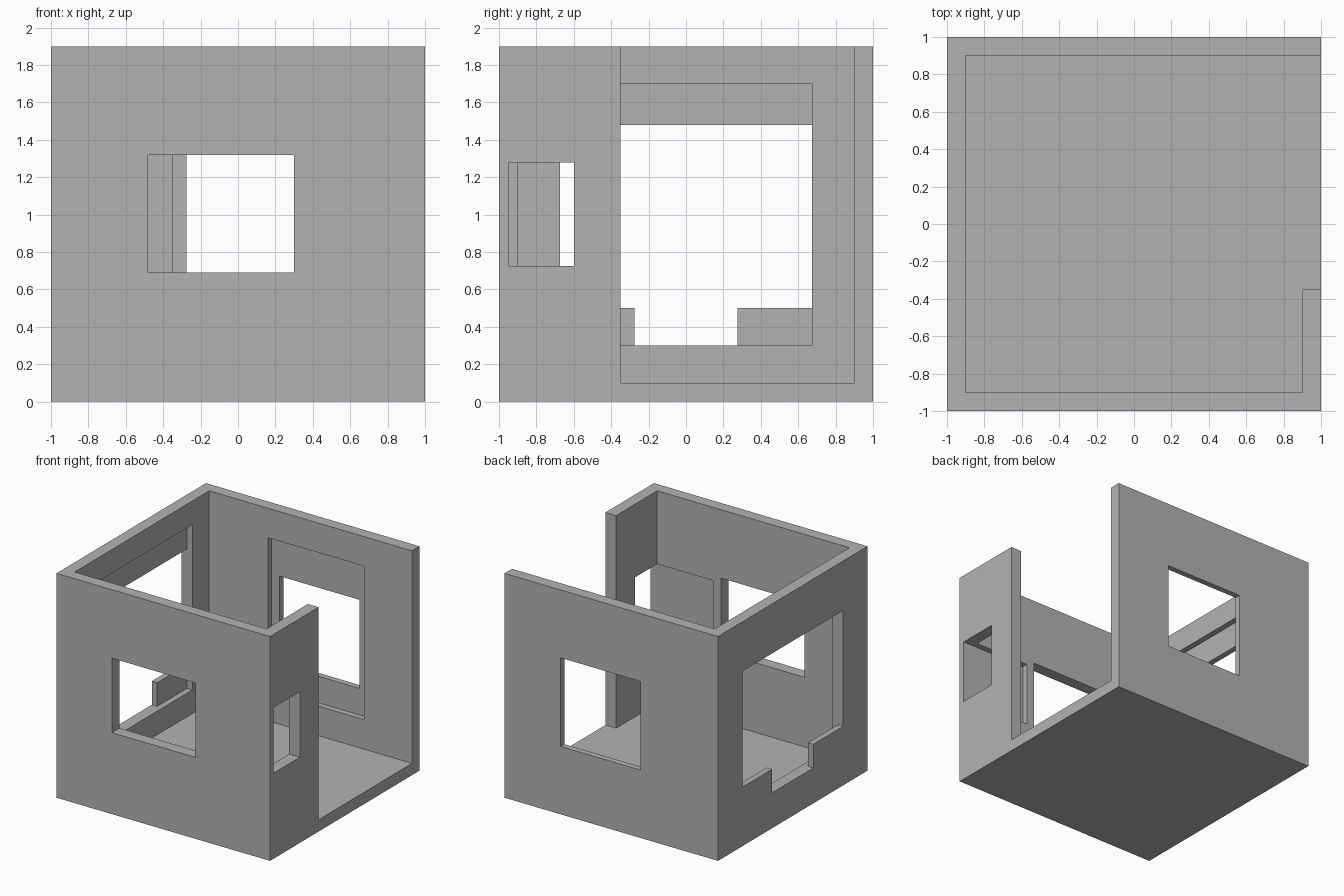
import bpy

cube = bpy.data.objects.get("Cube")
if cube:
    bpy.data.objects.remove(cube, do_unlink=True)

grey = bpy.data.materials.new("plain_grey")
grey.use_nodes = True
colour = (0.45, 0.45, 0.45, 1)
grey.diffuse_color = colour
grey.node_tree.nodes["Principled BSDF"].inputs["Base Color"].default_value = colour


def box(name, xs, ys, zs):
    """Box spanning the given x, y and z ranges."""
    verts = [(x, y, z) for x in xs for y in ys for z in zs]
    faces = [(0, 1, 3, 2), (4, 6, 7, 5), (0, 4, 5, 1),
             (2, 3, 7, 6), (0, 2, 6, 4), (1, 5, 7, 3)]
    mesh = bpy.data.meshes.new(name)
    mesh.from_pydata(verts, [], faces)
    mesh.materials.append(grey)
    obj = bpy.data.objects.new(name, mesh)
    bpy.context.collection.objects.link(obj)
    return obj


def cut(target, name, xs, ys, zs):
    """Subtract a box from the target and discard the cutter."""
    cutter = box(name, xs, ys, zs)
    cutter.hide_render = True
    mod = target.modifiers.new(name, "BOOLEAN")
    mod.operation = "DIFFERENCE"
    mod.solver = "EXACT"
    mod.object = cutter
    bpy.context.view_layer.objects.active = target
    bpy.ops.object.modifier_apply(modifier=mod.name)
    bpy.data.objects.remove(cutter, do_unlink=True)


# Open-topped room with a floor and four walls
room = box("room_shell", (-1, 1), (-1, 1), (0, 1.9))
cut(room, "interior", (-0.9, 0.9), (-0.9, 0.9), (0.1, 2.1))

# Wide full-height entrance in the +x wall
cut(room, "entrance", (0.8, 1.2), (-0.35, 0.9), (0.1, 2.1))

# Front window
cut(room, "front_window", (-0.48, 0.3), (-1.2, -0.8), (0.69, 1.32))

# Small side window, whose cut runs on as a groove inside the front wall
cut(room, "side_window", (0.375, 1.2), (-0.95, -0.6), (0.725, 1.28))

# Back window with a taller inner recess
cut(room, "back_recess", (-0.35, 0.55), (0.8, 0.95), (0.35, 1.65))
cut(room, "back_window", (-0.275, 0.475), (0.8, 1.2), (0.575, 1.325))

# Large opening in the -x wall: inner recess, outer hole and sill notch
cut(room, "left_recess", (-0.95, -0.8), (-0.675, 0.675), (0.3, 1.7))
cut(room, "left_opening", (-1.2, -0.8), (-0.675, 0.675), (0.5, 1.48))
cut(room, "sill_notch", (-1.2, -0.8), (-0.275, 0.275), (0.3, 0.6))
